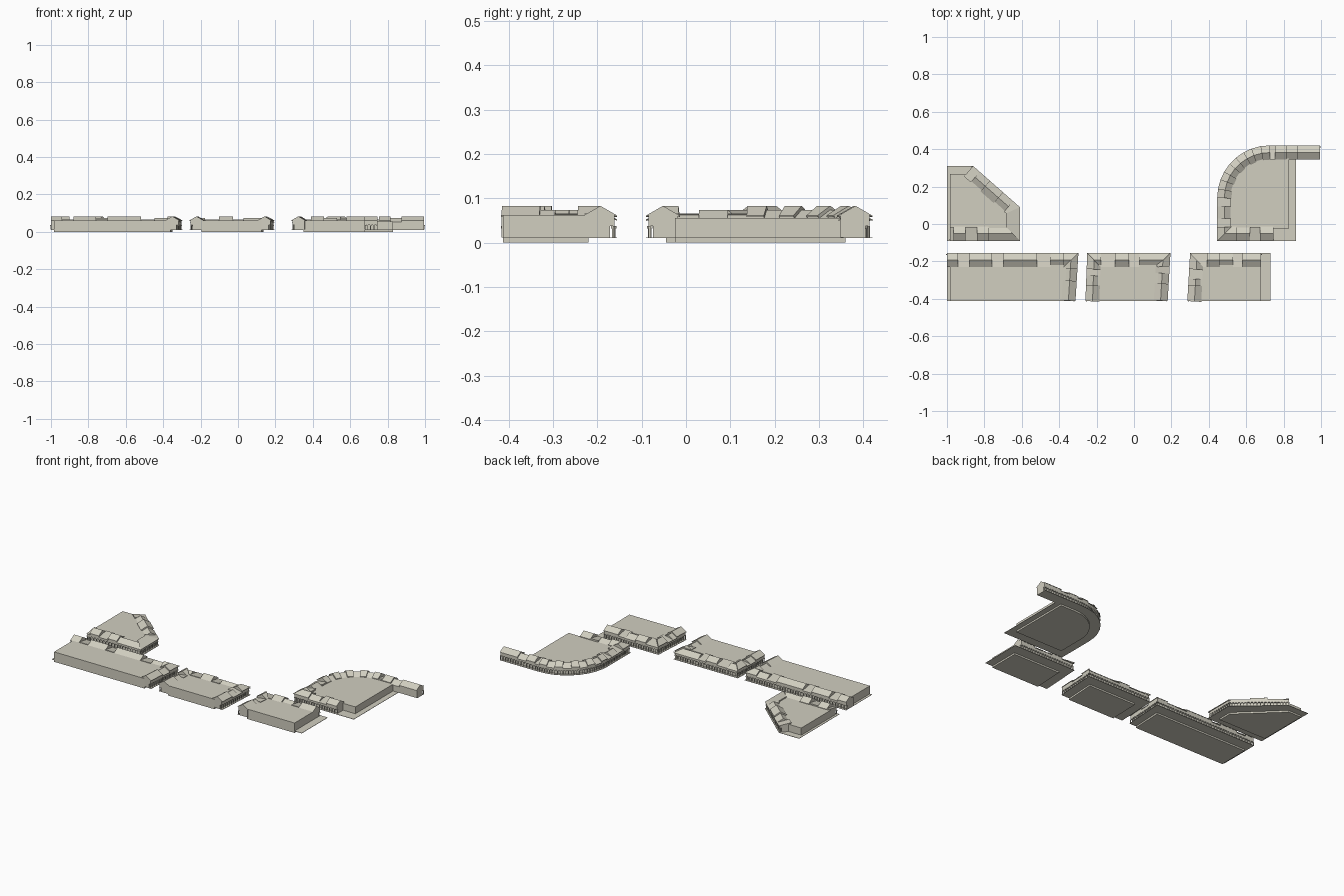
import bpy, bmesh, math
from mathutils import Vector

old = bpy.data.objects.get("Cube")
if old:
    bpy.data.objects.remove(old)

stone = bpy.data.materials.new("warm_grey_stone")
stone.use_nodes = True
COLOR = (0.64, 0.62, 0.53, 1)
stone.diffuse_color = COLOR
stone.node_tree.nodes["Principled BSDF"].inputs["Base Color"].default_value = COLOR

FLOOR, ARCH = 0.012, 0.037


def finish(bm, name):
    bmesh.ops.recalc_face_normals(bm, faces=bm.faces)
    mesh = bpy.data.meshes.new(name)
    bm.to_mesh(mesh)
    bm.free()
    mesh.materials.append(stone)
    bpy.context.collection.objects.link(bpy.data.objects.new(name, mesh))


def loft(bm, ring_a, ring_b):
    """Closed prism between two matching rings of points."""
    a = [bm.verts.new(p) for p in ring_a]
    b = [bm.verts.new(p) for p in ring_b]
    for i in range(len(a)):
        j = (i + 1) % len(a)
        bm.faces.new((a[i], a[j], b[j], b[i]))
    bm.faces.new(a)
    bm.faces.new(b)


def slab(name, outline, z0, z1):
    bm = bmesh.new()
    loft(bm, [(x, y, z0) for x, y in outline], [(x, y, z1) for x, y in outline])
    finish(bm, name)


def section(p, inward, profile):
    return [(p.x + inward.x * d, p.y + inward.y * d, z) for d, z in profile]


# House profiles: (distance in from the street edge, height)
def profiles(kind):
    if kind == "S":  # lean-to
        roof = [(0, .053), (.074, .066), (.074, .063), (0, .050)]
        top = [(.006, .052), (.072, .064)]
    else:            # gable, tall or low
        r = .083 if kind == "G" else .074
        roof = [(0, r - .022), (.038, r), (.076, r - .022),
                (.076, r - .025), (.038, r - .003), (0, r - .025)]
        top = [(.006, r - .021), (.038, r - .002), (.072, r - .021)]
    body = [(.016, FLOOR), (.016, ARCH), (.006, ARCH)] + top + [(.072, FLOOR)]
    return body, roof


def row(name, start, legs):
    """Terrace of arcaded houses; the block lies left of the path."""
    pts, kinds = [Vector(start)], []
    for end, spec in legs:
        a, b = pts[-1], Vector(end)
        total, run = sum(w for _, w in spec), 0
        for kind, w in spec:
            run += w
            pts.append(a.lerp(b, run / total))
            kinds.append(kind)
    dirs = [(q - p).normalized() for p, q in zip(pts, pts[1:])]
    norms = [Vector((-d.y, d.x)) for d in dirs]
    ends = [norms[0]]
    for m, n in zip(norms, norms[1:]):
        s = (m + n).normalized()
        ends.append(s / s.dot(m))
    ends.append(norms[-1])
    bm = bmesh.new()
    for i, kind in enumerate(kinds):
        p, q, m, n = pts[i], pts[i + 1], ends[i], ends[i + 1]
        for prof in profiles(kind):
            loft(bm, section(p, m, prof), section(q, n, prof))
        # arcade posts with a bracket on each side
        count = max(2, round((q - p).length / .018))
        half = dirs[i] * .0018
        for k in range(count + 1):
            c, w = p.lerp(q, k / count), m.lerp(n, k / count)
            for h, z in ((half, FLOOR), (half * 2.2, ARCH - .005)):
                post = [(.006, z), (.010, z), (.010, ARCH), (.006, ARCH)]
                loft(bm, section(c - h, w, post), section(c + h, w, post))
    finish(bm, name)


def block(name, plate, core, top):
    slab(name + "_pavement", plate, FLOOR - .002, FLOOR)
    slab(name + "_core", core, 0, top)


# West long block
block("west", [(-1, -.412), (-.313, -.412), (-.297, -.155), (-1, -.155)],
      [(-.985, -.412), (-.36, -.412), (-.35, -.22), (-.985, -.22)], .062)
row("west_houses", (-.313, -.412), [
    ((-.297, -.155), [("G", 5), ("L", 3), ("G", 4)]),
    ((-1, -.155), [("G", 8), ("L", 7), ("S", 7), ("G", 18), ("S", 6),
                   ("G", 12), ("S", 6), ("G", 6)])])

# Middle block
block("middle", [(-.26, -.412), (.18, -.412), (.195, -.155), (-.25, -.155)],
      [(-.195, -.412), (.125, -.412), (.135, -.22), (-.19, -.22)], .062)
row("middle_houses", (.18, -.412), [
    ((.195, -.155), [("G", 5), ("L", 3), ("S", 2), ("G", 4)]),
    ((-.25, -.155), [("L", 10), ("L", 8), ("S", 6), ("G", 8), ("S", 8), ("L", 8)]),
    ((-.26, -.412), [("G", 5), ("S", 2), ("L", 3), ("G", 5)])])

# East block
block("east", [(.285, -.412), (.73, -.412), (.73, -.155), (.3, -.155)],
      [(.35, -.412), (.68, -.412), (.68, -.22), (.36, -.22)], .062)
row("east_houses", (.68, -.155), [
    ((.3, -.155), [("G", 10), ("S", 5), ("L", 7), ("G", 7), ("S", 9)]),
    ((.285, -.412), [("G", 5), ("S", 3), ("L", 2), ("G", 5)])])

# Five-sided block
block("corner", [(-1, -.09), (-.61, -.09), (-.61, .09), (-.86, .31), (-1, .31)],
      [(-.985, -.045), (-.66, -.045), (-.66, .04), (-.895, .267), (-.985, .267)], .057)
row("corner_houses", (-.985, -.09), [
    ((-.61, -.09), [("S", 1), ("G", 3), ("S", 3), ("G", 3), ("L", 8)]),
    ((-.61, .09), [("S", 1)]),
    ((-.86, .31), [("S", 2), ("L", 3), ("G", 4), ("L", 3), ("S", 2)])])

# Rounded block
def arc(radius, steps=9):
    return [(.725 - radius * math.sin(t), .14 + radius * math.cos(t))
            for t in (i * math.pi / 2 / steps for i in range(steps + 1))]


block("round", [(.445, -.09), (.865, -.09), (.865, .355), (.995, .355), (.995, .42)]
      + arc(.28), [(.505, -.025), (.83, -.025), (.83, .36)] + arc(.22), .055)
curve = arc(.28)
row("round_houses", (.995, .42), [
    ((.725, .42), [("G", 12), ("L", 6), ("G", 6), ("S", 3)])]
    + [(p, [(k, 1)]) for p, k in zip(curve[1:], "GLGLGLGLG")]
    + [((.445, -.09), [("S", 5), ("L", 7), ("S", 5), ("G", 8)]),
       ((.745, -.09), [("G", 10), ("L", 7), ("S", 5), ("G", 7)])])
